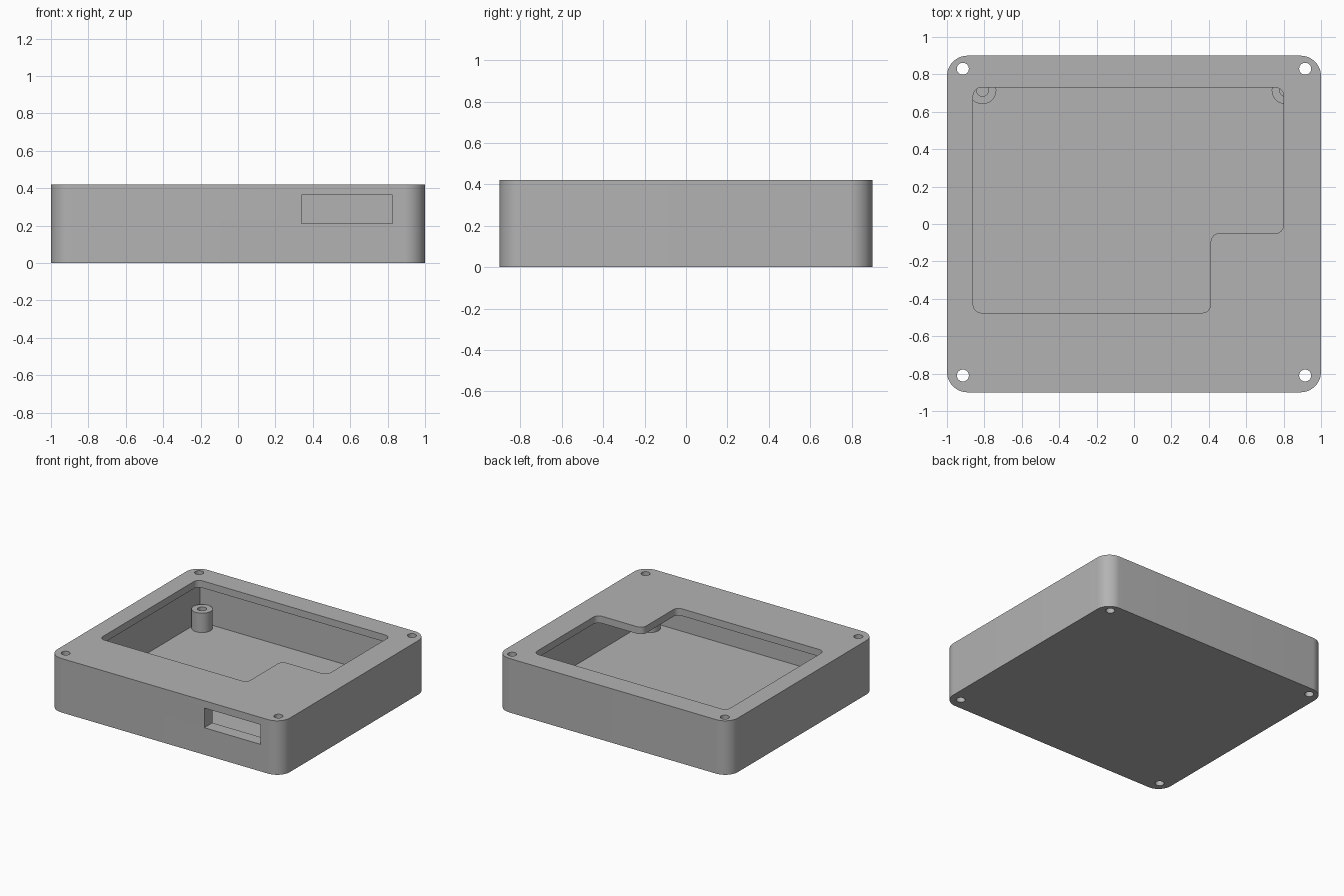
import bpy, bmesh, math
from mathutils import Vector

cube = bpy.data.objects.get("Cube")
if cube:
    bpy.data.objects.remove(cube, do_unlink=True)

HEIGHT, FLOOR, CEILING = 0.42, 0.06, 0.365
SLOT_BOTTOM = 0.21

grey = bpy.data.materials.new("plain grey")
grey.use_nodes = True
grey.diffuse_color = (0.45, 0.45, 0.45, 1)
grey.node_tree.nodes["Principled BSDF"].inputs["Base Color"].default_value = grey.diffuse_color


def fillet(corners, radius, steps=8):
    """Round every right-angled corner of an outline."""
    pts = [Vector(c) for c in corners]
    out = []
    for i, p in enumerate(pts):
        a = (pts[i - 1] - p).normalized()
        b = (pts[(i + 1) % len(pts)] - p).normalized()
        centre = p + (a + b) * radius
        for k in range(steps + 1):
            t = math.pi / 2 * k / steps
            out.append(centre - b * radius * math.cos(t) - a * radius * math.sin(t))
    return out


def rectangle(x0, y0, x1, y1):
    return [(x0, y0), (x1, y0), (x1, y1), (x0, y1)]


def circle(x, y, radius, sides=32):
    return [(x + radius * math.cos(2 * math.pi * k / sides),
             y + radius * math.sin(2 * math.pi * k / sides)) for k in range(sides)]


def prism(name, outline, z0, z1):
    """Extrude an outline between two heights."""
    bm = bmesh.new()
    face = bm.faces.new([bm.verts.new((p[0], p[1], z0)) for p in outline])
    top = bmesh.ops.extrude_face_region(bm, geom=[face])["geom"]
    bmesh.ops.translate(bm, vec=(0, 0, z1 - z0),
                        verts=[v for v in top if isinstance(v, bmesh.types.BMVert)])
    bmesh.ops.recalc_face_normals(bm, faces=bm.faces)
    mesh = bpy.data.meshes.new(name)
    bm.to_mesh(mesh)
    bm.free()
    mesh.materials.append(grey)
    obj = bpy.data.objects.new(name, mesh)
    bpy.context.collection.objects.link(obj)
    return obj


def select(obj):
    bpy.ops.object.select_all(action='DESELECT')
    obj.select_set(True)
    bpy.context.view_layer.objects.active = obj


def cut(obj, outline, z0, z1):
    """Subtract an extruded outline from an object."""
    cutter = prism("cutter", outline, z0, z1)
    cutter.hide_render = True
    mod = obj.modifiers.new("cut", 'BOOLEAN')
    mod.operation = 'DIFFERENCE'
    mod.solver = 'EXACT'
    mod.object = cutter
    select(obj)
    bpy.ops.object.modifier_apply(modifier=mod.name)
    bpy.data.objects.remove(cutter, do_unlink=True)


def smooth(obj):
    select(obj)
    bpy.ops.object.shade_smooth_by_angle(angle=math.radians(30))


# Enclosure block, hollowed under a thin top plate
body = prism("enclosure", fillet(rectangle(-1, -0.9, 1, 0.9), 0.11, 12), 0, HEIGHT)
cut(body, rectangle(-0.885, -0.8, 0.885, 0.795), FLOOR, CEILING)

# Stepped window in the top plate
window = [(-0.86, -0.475), (0.41, -0.475), (0.41, -0.05),
          (0.8, -0.05), (0.8, 0.73), (-0.86, 0.73)]
cut(body, fillet(window, 0.045), CEILING - 0.02, HEIGHT + 0.1)

# Connector slot through the front wall
cut(body, rectangle(0.34, -1, 0.825, -0.78), SLOT_BOTTOM, CEILING - 0.002)

# Screw holes through the corners
for x in (-0.915, 0.915):
    for y in (-0.81, 0.83):
        cut(body, circle(x, y, 0.032), -0.1, HEIGHT + 0.1)
smooth(body)

# Hollow standoffs on the floor
for side, x in (("right", -0.81), ("left", 0.81)):
    for end, y in (("back", 0.715), ("front", -0.715)):
        post = prism(f"standoff_{end}_{side}", circle(x, y, 0.074), FLOOR - 0.01, SLOT_BOTTOM)
        cut(post, circle(x, y, 0.032), FLOOR + 0.01, SLOT_BOTTOM + 0.1)
        smooth(post)
